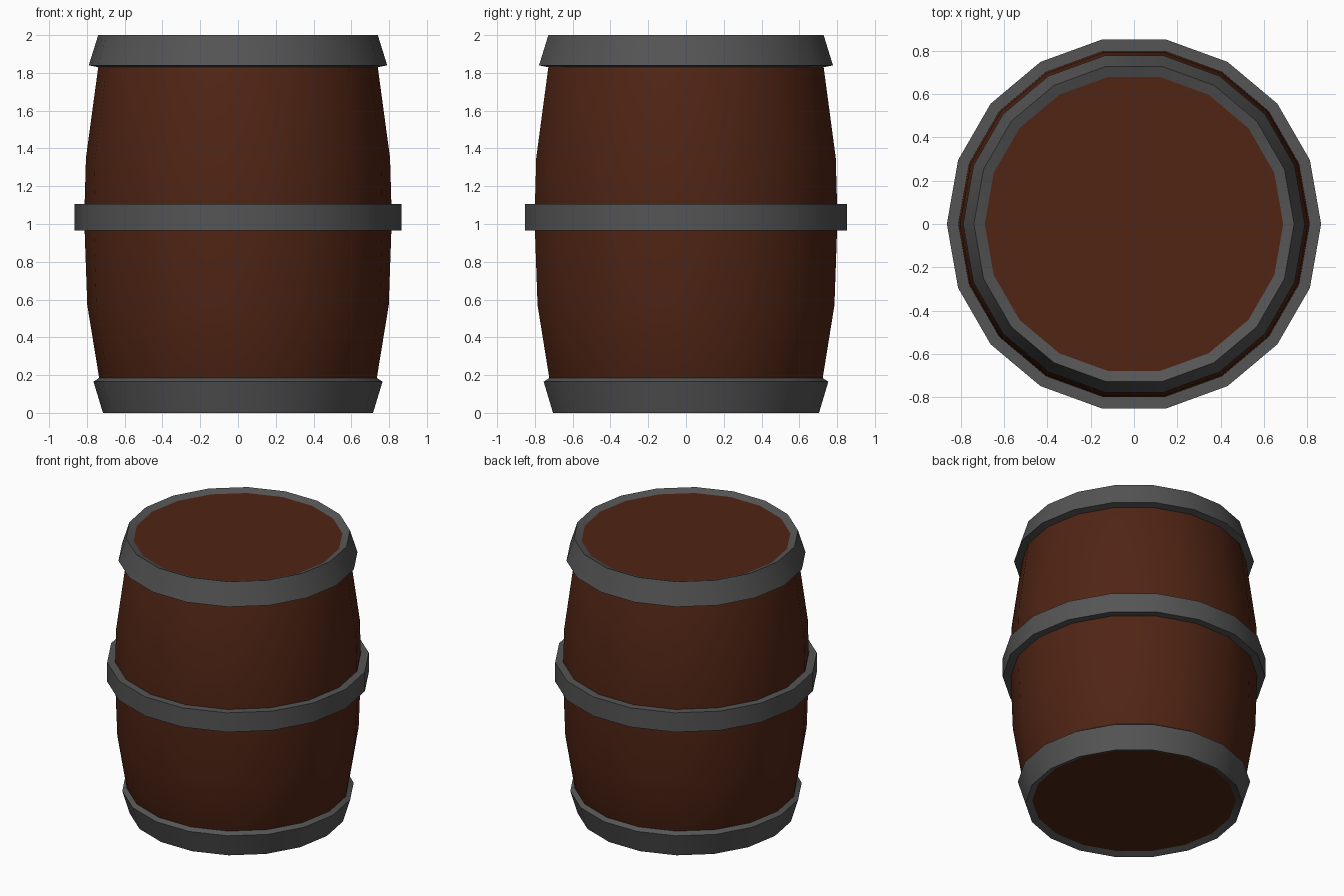
import bpy, bmesh, math

if "Cube" in bpy.data.objects:
    bpy.data.objects.remove(bpy.data.objects["Cube"])

SIDES = 18


def material(name, color):
    m = bpy.data.materials.new(name)
    m.diffuse_color = (*color, 1)
    m.use_nodes = True
    m.node_tree.nodes["Principled BSDF"].inputs["Base Color"].default_value = m.diffuse_color
    return m


def lathe(name, profile, mat, closed=False):
    """Spin (radius, z) points, listed bottom to top on the outside, into an 18-sided part."""
    bm = bmesh.new()
    rings = [[bm.verts.new((r * math.cos(math.tau * i / SIDES),
                            r * math.sin(math.tau * i / SIDES), z))
              for i in range(SIDES)] for r, z in profile]
    pairs = list(zip(rings, rings[1:]))
    if closed:
        pairs.append((rings[-1], rings[0]))
    else:
        bm.faces.new(rings[0][::-1])
        bm.faces.new(rings[-1])
    for a, b in pairs:
        for i in range(SIDES):
            j = (i + 1) % SIDES
            bm.faces.new((a[i], a[j], b[j], b[i]))
    bmesh.ops.recalc_face_normals(bm, faces=bm.faces)
    mesh = bpy.data.meshes.new(name)
    bm.to_mesh(mesh)
    bm.free()
    mesh.materials.append(mat)
    ob = bpy.data.objects.new(name, mesh)
    bpy.context.collection.objects.link(ob)
    bpy.ops.object.select_all(action='DESELECT')
    ob.select_set(True)
    bpy.context.view_layer.objects.active = ob
    bpy.ops.object.shade_smooth_by_angle(angle=math.radians(30))
    return ob


wood = material("dark_wood", (0.08, 0.018, 0.007))
iron = material("dark_iron", (0.09, 0.09, 0.09))

# Bulging wooden body with slightly recessed flat ends
lathe("barrel_body", [(0.67, 0.02), (0.735, 0.185), (0.798, 0.57), (0.812, 0.965),
                      (0.812, 1.105), (0.805, 1.35), (0.74, 1.83), (0.69, 1.98)], wood)

# Iron hoops: flared end hoops wrap the rims, straight hoop at the middle
lathe("bottom_hoop", [(0.67, 0.02), (0.715, 0.0), (0.765, 0.165), (0.735, 0.185)], iron, True)
lathe("middle_hoop", [(0.812, 0.965), (0.865, 0.965), (0.865, 1.105), (0.812, 1.105)], iron, True)
lathe("top_hoop", [(0.74, 1.83), (0.79, 1.84), (0.74, 2.0), (0.69, 1.98)], iron, True)
